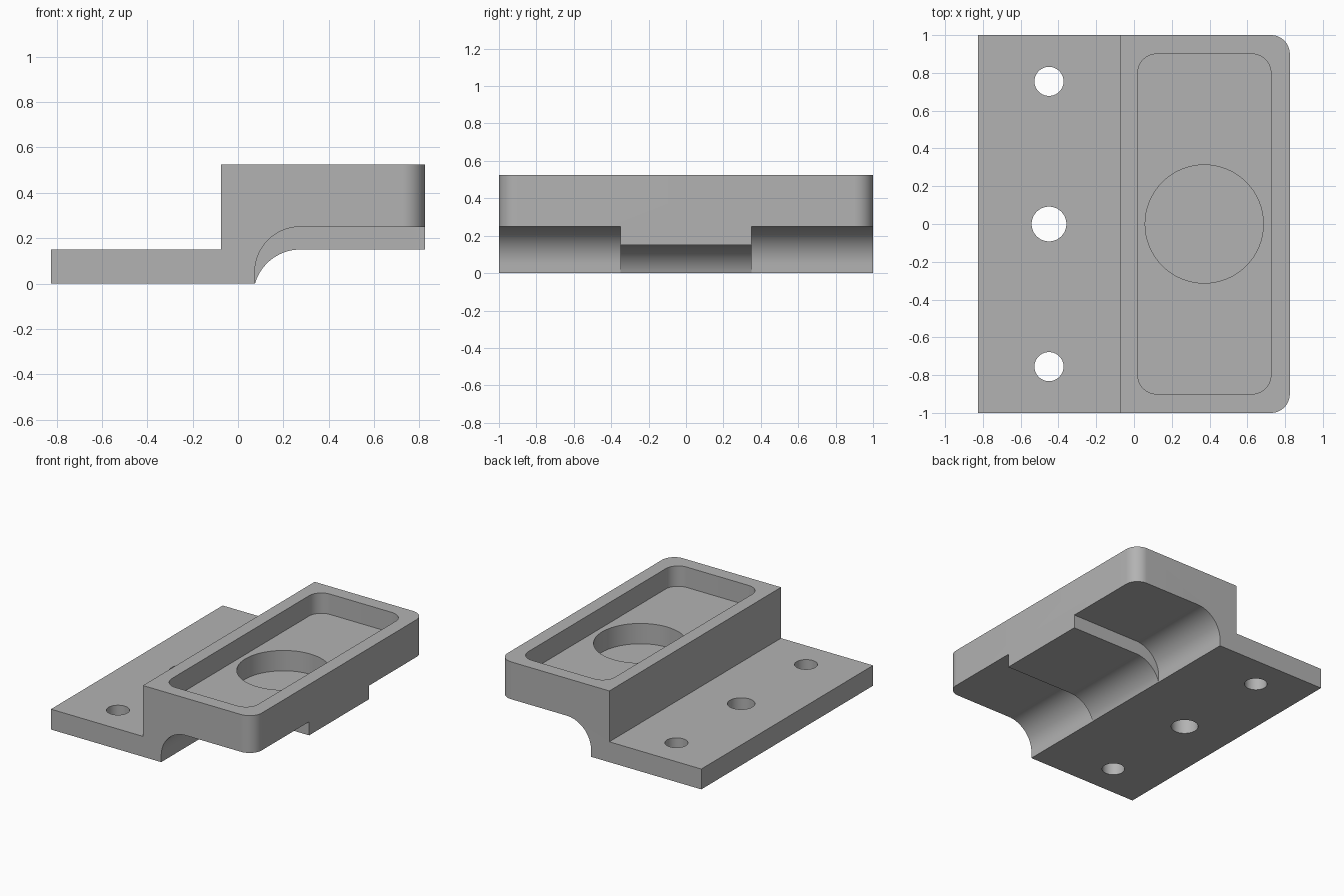
import bpy, bmesh
from math import cos, sin, pi, asin

default = bpy.data.objects.get("Cube")
if default:
    bpy.data.objects.remove(default, do_unlink=True)

grey = bpy.data.materials.new("plain grey")
grey.use_nodes = True
colour = (0.45, 0.45, 0.45, 1)
grey.diffuse_color = colour
grey.node_tree.nodes["Principled BSDF"].inputs["Base Color"].default_value = colour


def arc(cx, cy, r, start, end, n=20):
    return [(cx + r * cos(start + (end - start) * i / n),
             cy + r * sin(start + (end - start) * i / n)) for i in range(n + 1)]


def extrude(name, outline, low, high, axis="z"):
    """Solid from an outline: (x, y) raised along z, or (x, z) along y."""
    bm = bmesh.new()
    place = (lambda p: (p[0], p[1], low)) if axis == "z" else (lambda p: (p[0], low, p[1]))
    face = bm.faces.new([bm.verts.new(place(p)) for p in outline])
    swept = bmesh.ops.extrude_face_region(bm, geom=[face])["geom"]
    shift = (0, 0, high - low) if axis == "z" else (0, high - low, 0)
    bmesh.ops.translate(bm, vec=shift,
                        verts=[v for v in swept if isinstance(v, bmesh.types.BMVert)])
    bmesh.ops.recalc_face_normals(bm, faces=bm.faces)
    mesh = bpy.data.meshes.new(name)
    bm.to_mesh(mesh)
    bm.free()
    mesh.materials.append(grey)
    obj = bpy.data.objects.new(name, mesh)
    bpy.context.collection.objects.link(obj)
    return obj


def cut(target, cutter):
    mod = target.modifiers.new("cut", "BOOLEAN")
    mod.operation, mod.solver, mod.object = "DIFFERENCE", "EXACT", cutter
    bpy.context.view_layer.objects.active = target
    bpy.ops.object.modifier_apply(modifier=mod.name)
    bpy.data.objects.remove(cutter, do_unlink=True)


# Stepped bracket with the curved underside of the middle rib
R = 0.208
rib_curve = arc(0.275, 0.15 - R, R, pi / 2, pi - asin((R - 0.15) / R))
profile = [(-0.825, 0), (-0.825, 0.15), (-0.075, 0.15), (-0.075, 0.525),
           (0.825, 0.525), (0.825, 0.15)] + rib_curve
bracket = extrude("stepped_bracket", profile, -1, 1, "y")

# Rounded outer corners of the raised block
bm = bmesh.new()
bm.from_mesh(bracket.data)
corners = [e for e in bm.edges if all(v.co.x > 0.82 for v in e.verts)
           and abs(e.verts[0].co.z - e.verts[1].co.z) > 0.1]
bmesh.ops.bevel(bm, geom=corners, offset=0.1, segments=12, profile=0.5, affect="EDGES")
bm.to_mesh(bracket.data)
bm.free()

# Higher underside on both sides of the rib
relief = [(0.074, -0.1)] + arc(0.274, 0.05, 0.2, pi, pi / 2) + [(1, 0.25), (1, -0.1)]
for side in (-1, 1):
    low, high = sorted((side * 0.35, side * 1.1))
    cut(bracket, extrude("side_relief", relief, low, high, "y"))

# Rounded rectangular pocket
pocket = []
for i, (x, y) in enumerate([(0.625, 0.8), (0.12, 0.8), (0.12, -0.8), (0.625, -0.8)]):
    pocket += arc(x, y, 0.1, i * pi / 2, (i + 1) * pi / 2, 12)
cut(bracket, extrude("pocket", pocket, 0.375, 0.7))

# Round recess in the pocket floor and the three mounting holes
for name, x, y, r, low, high in (
        ("round_recess", 0.372, 0, 0.313, 0.225, 0.6),
        ("middle_hole", -0.45, 0, 0.092, -0.1, 0.3),
        ("front_hole", -0.45, -0.755, 0.077, -0.1, 0.3),
        ("back_hole", -0.45, 0.755, 0.077, -0.1, 0.3)):
    cut(bracket, extrude(name, arc(x, y, r, 0, 2 * pi, 64)[:-1], low, high))

bpy.ops.object.select_all(action="DESELECT")
bracket.select_set(True)
bpy.context.view_layer.objects.active = bracket
bpy.ops.object.shade_smooth_by_angle(angle=pi / 6)
